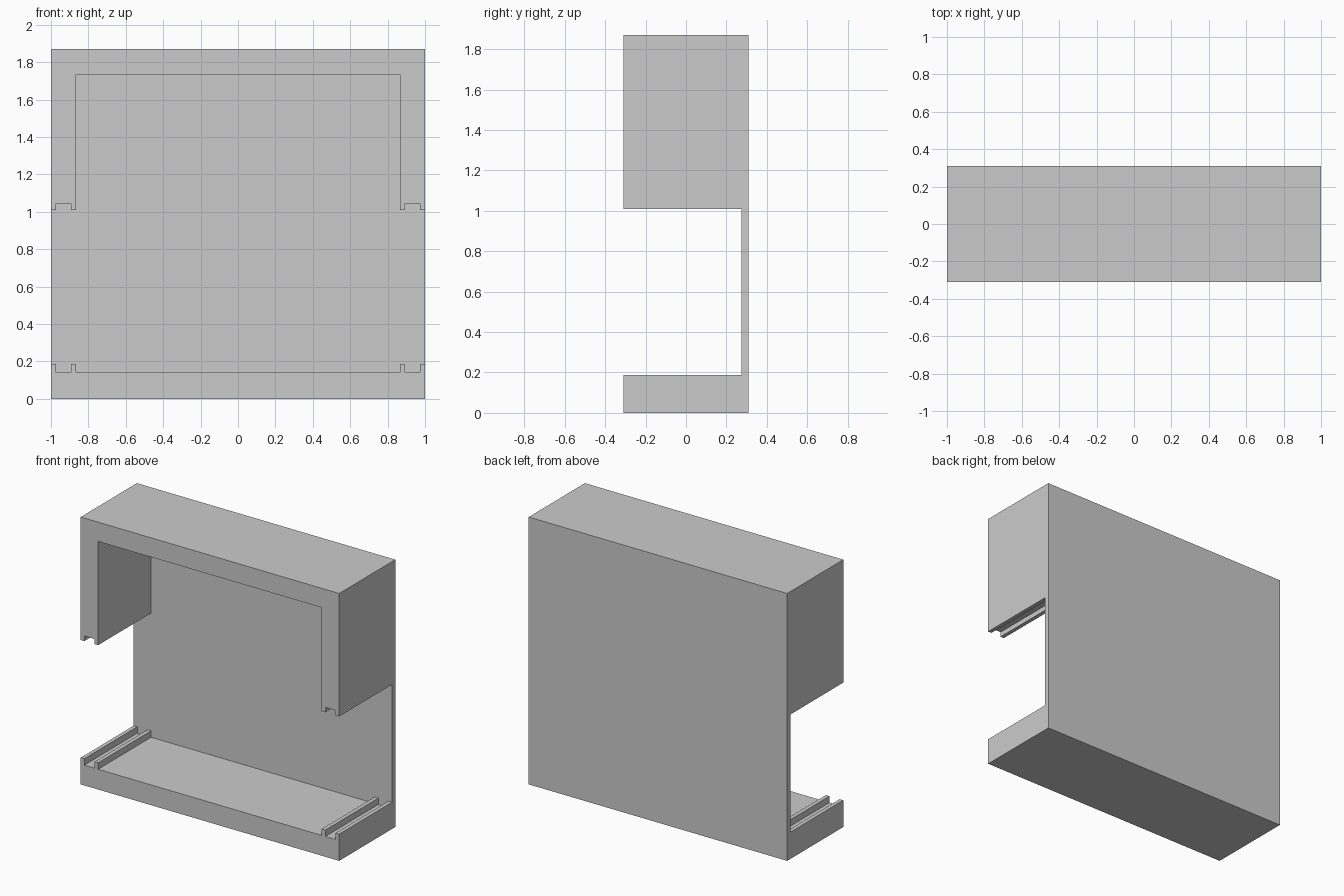
import bpy
import bmesh

if "Cube" in bpy.data.objects:
    bpy.data.objects.remove(bpy.data.objects["Cube"])

FRONT, SEAM, BACK = -0.31, 0.275, 0.31


def extrude_profile(name, half, y0, y1):
    """Mirror a left-hand (x, z) half outline about x = 0 and extrude it along y."""
    outline = half + [(-x, z) for x, z in reversed(half)]
    bm = bmesh.new()
    face = bm.faces.new([bm.verts.new((x, y0, z)) for x, z in outline])
    result = bmesh.ops.extrude_face_region(bm, geom=[face])
    moved = [v for v in result["geom"] if isinstance(v, bmesh.types.BMVert)]
    bmesh.ops.translate(bm, verts=moved, vec=(0, y1 - y0, 0))
    bmesh.ops.recalc_face_normals(bm, faces=bm.faces)
    mesh = bpy.data.meshes.new(name)
    bm.to_mesh(mesh)
    bm.free()
    obj = bpy.data.objects.new(name, mesh)
    bpy.context.collection.objects.link(obj)
    return obj


# Base tray with a pair of rails on each side
extrude_profile("base_tray", [
    (-1, 0), (-1, 0.187), (-0.972, 0.187), (-0.972, 0.142),
    (-0.893, 0.142), (-0.893, 0.187), (-0.865, 0.187), (-0.865, 0.142),
], FRONT, SEAM)

# Upper hood: top and two hanging sides with grooved lower ends
extrude_profile("upper_hood", [
    (-1, 1.87), (-1, 1.01), (-0.972, 1.01), (-0.972, 1.045),
    (-0.893, 1.045), (-0.893, 1.01), (-0.865, 1.01), (-0.865, 1.735),
], FRONT, SEAM)

# Thin back panel joining both parts
extrude_profile("back_panel", [(-1, 0), (-1, 1.87)], SEAM, BACK)
